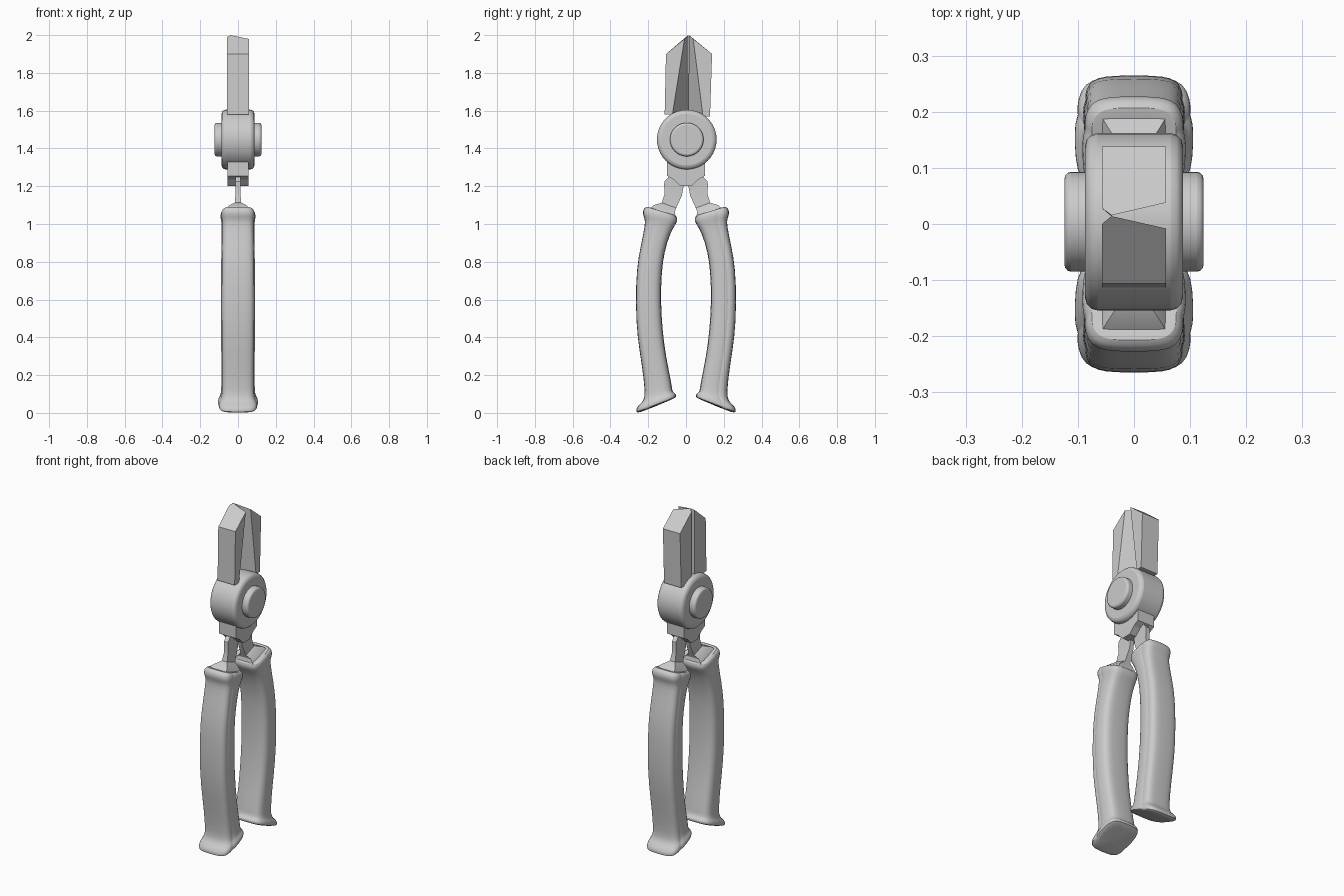
import bpy, bmesh, math
from mathutils import Vector

if "Cube" in bpy.data.objects:
    bpy.data.objects.remove(bpy.data.objects["Cube"])


def make(name, verts, faces, smooth=None, mirror=False, subdiv=0, bevel=0):
    bm = bmesh.new()
    vs = [bm.verts.new(v) for v in verts]
    for f in faces:
        bm.faces.new([vs[i] for i in f])
    bmesh.ops.recalc_face_normals(bm, faces=bm.faces)
    me = bpy.data.meshes.new(name)
    bm.to_mesh(me)
    bm.free()
    ob = bpy.data.objects.new(name, me)
    bpy.context.collection.objects.link(ob)
    if mirror:
        m = ob.modifiers.new("mirror", 'MIRROR')
        m.use_axis = (False, True, False)
        m.use_clip = False
        m.use_mirror_merge = False
    if bevel:
        b = ob.modifiers.new("bevel", 'BEVEL')
        b.width, b.segments = bevel, 3
        b.limit_method, b.angle_limit = 'ANGLE', math.radians(40)
    if subdiv:
        s = ob.modifiers.new("subdiv", 'SUBSURF')
        s.levels = s.render_levels = subdiv
    if smooth:
        bpy.ops.object.select_all(action='DESELECT')
        ob.select_set(True)
        bpy.context.view_layer.objects.active = ob
        bpy.ops.object.shade_smooth_by_angle(angle=math.radians(smooth))
    return ob


def loft(name, stations, section, **kw):
    """Stations: inner y, z, outer y, z, half width. Section: (u across, v width)."""
    n, verts = len(section), []
    for iy, iz, oy, oz, hx in stations:
        a, b = Vector((0, iy, iz)), Vector((0, oy, oz))
        verts += [a.lerp(b, u) + Vector((v * hx, 0, 0)) for u, v in section]
    faces = [list(range(n)), list(range(len(verts) - n, len(verts)))]
    for r in range(len(stations) - 1):
        for i in range(n):
            j = (i + 1) % n
            faces.append([r * n + i, r * n + j, (r + 1) * n + j, (r + 1) * n + i])
    return make(name, verts, faces, **kw)


def drum(name, y, z, radius, half, bevel, sides=40):
    verts = [(x, y + radius * math.cos(t), z + radius * math.sin(t))
             for x in (-half, half)
             for t in (2 * math.pi * i / sides for i in range(sides))]
    faces = [list(range(sides)), list(range(sides, 2 * sides))]
    faces += [[i, (i + 1) % sides, sides + (i + 1) % sides, sides + i] for i in range(sides)]
    make(name, verts, faces, smooth=35, bevel=bevel)


# Pivot joint and rivet
drum("pivot_disc", 0.004, 1.447, 0.158, 0.087, 0.022)
drum("rivet", 0.004, 1.447, 0.089, 0.124, 0.012)

# Jaws with bevelled cutting edges
def jaw(name, out_low, out_high, in_low, in_high, edge, back, z0):
    w = 0.057
    verts = [(-w, out_low, z0), (w, out_low, z0), (w, in_low, z0), (-0.04, edge, z0), (-w, back, z0),
             (-w, out_high, 1.9), (w, out_high, 1.9), (w, in_high, 1.98), (-0.04, edge + 0.002, 2.0),
             (-w, back, 1.99)]
    faces = [range(5), range(5, 10)] + [[i, (i + 1) % 5, 5 + (i + 1) % 5, 5 + i] for i in range(5)]
    make(name, verts, faces)


jaw("left_jaw", -0.113, -0.106, -0.072, -0.008, 0.012, 0.0, 1.58)
jaw("right_jaw", 0.127, 0.138, 0.09, 0.038, 0.0135, 0.028, 1.57)

# Neck block under the pivot
prof = [(-0.1, 1.36), (-0.1, 1.255), (-0.065, 1.235), (-0.03, 1.2),
        (0.03, 1.2), (0.065, 1.235), (0.1, 1.255), (0.1, 1.36)]
k = len(prof)
make("neck", [(x, y, z) for x in (-0.056, 0.056) for y, z in prof],
     [range(k), range(k, 2 * k)] + [[i, (i + 1) % k, k + (i + 1) % k, k + i] for i in range(k)])

# Thin metal tangs flaring into the grips
loft("tangs", [
    (0.055, 1.04, 0.195, 1.08, 0.06), (0.06, 1.065, 0.17, 1.10, 0.045),
    (0.052, 1.085, 0.128, 1.113, 0.017), (0.022, 1.15, 0.113, 1.16, 0.013),
    (0.014, 1.195, 0.116, 1.205, 0.013), (0.012, 1.22, 0.114, 1.225, 0.013),
    (0.025, 1.25, 0.092, 1.25, 0.013)],
    [(0, -1), (1, -1), (1, 1), (0, 1)], smooth=30, mirror=True)

# Curved grips with end flange, grooved sides and collar
half = [(0, 0.55), (0.06, 0.8), (0.2, 0.97), (0.42, 1.0), (0.62, 1.0),
        (0.68, 0.93), (0.74, 0.97), (0.9, 0.9), (0.98, 0.72), (1.01, 0.4)]
section = half + [(u, -v) for u, v in reversed(half)]
loft("grips", [
    (0.062, 0.076, 0.25, -0.002, 0.096), (0.052, 0.083, 0.262, 0.004, 0.106),
    (0.052, 0.098, 0.262, 0.024, 0.106), (0.062, 0.106, 0.245, 0.045, 0.1),
    (0.073, 0.115, 0.222, 0.065, 0.092), (0.075, 0.15, 0.214, 0.105, 0.088),
    (0.105, 0.29, 0.231, 0.25, 0.088), (0.124, 0.43, 0.257, 0.40, 0.09),
    (0.134, 0.59, 0.266, 0.58, 0.091), (0.129, 0.75, 0.26, 0.77, 0.09),
    (0.115, 0.85, 0.239, 0.88, 0.088), (0.085, 0.95, 0.216, 0.99, 0.086),
    (0.055, 0.998, 0.215, 1.025, 0.088), (0.045, 1.015, 0.228, 1.05, 0.093),
    (0.047, 1.04, 0.225, 1.08, 0.092), (0.062, 1.05, 0.205, 1.095, 0.08),
    (0.075, 1.045, 0.19, 1.085, 0.062)],
    section, smooth=50, mirror=True, subdiv=1)
